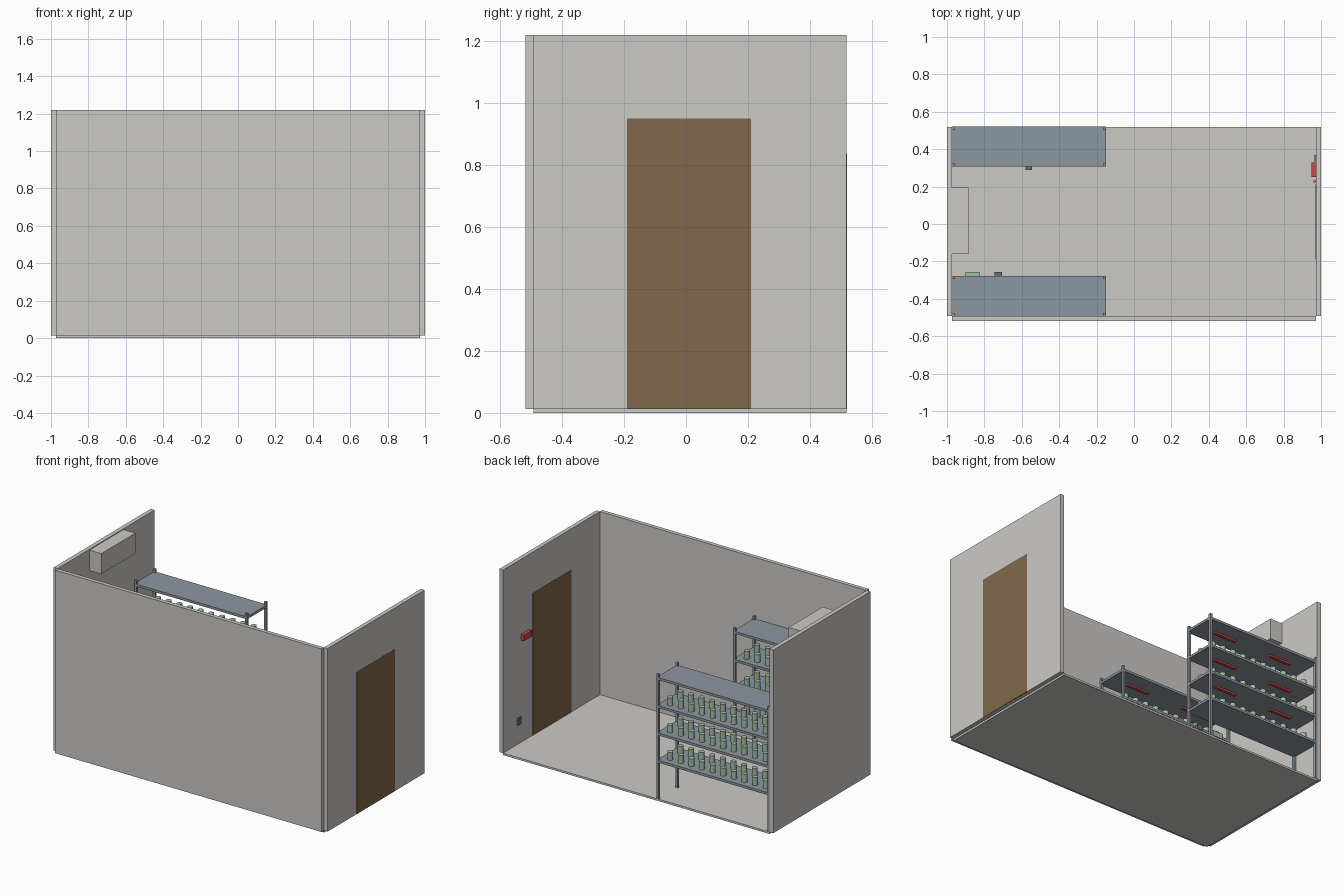
import bpy, bmesh
from mathutils import Matrix, Vector

cube = bpy.data.objects.get("Cube")
if cube:
    bpy.data.objects.remove(cube, do_unlink=True)


def linear(v):
    v /= 255
    return v / 12.92 if v <= 0.04045 else ((v + 0.055) / 1.055) ** 2.4


def material(name, *rgb):
    color = [linear(v) for v in rgb] + [1]
    m = bpy.data.materials.new(name)
    m.use_nodes = True
    m.diffuse_color = color
    m.node_tree.nodes["Principled BSDF"].inputs["Base Color"].default_value = color
    return m


plaster = material("warm_grey_plaster", 204, 202, 198)
wood = material("brown_wood", 129, 104, 76)
steel = material("blue_grey_steel", 141, 151, 160)
green = material("pale_green", 163, 190, 163)
red = material("signal_red", 205, 72, 74)
dark = material("dark_grey", 105, 110, 118)


def add_box(bm, x, y, z):
    """Box from three (low, high) ranges."""
    lo, hi = Vector((x[0], y[0], z[0])), Vector((x[1], y[1], z[1]))
    size = Matrix.Diagonal((*(hi - lo), 1))
    bmesh.ops.create_cube(bm, size=1, matrix=Matrix.Translation((lo + hi) / 2) @ size)


def finish(name, bm, mat):
    mesh = bpy.data.meshes.new(name)
    bm.to_mesh(mesh)
    bm.free()
    mesh.materials.append(mat)
    ob = bpy.data.objects.new(name, mesh)
    bpy.context.collection.objects.link(ob)
    return ob


def boxes(name, mat, *ranges):
    bm = bmesh.new()
    for r in ranges:
        add_box(bm, *r)
    return finish(name, bm, mat)


# Room shell
FLOOR, TOP = 0.013, 1.22
IN, OUT = 0.972, 0.999
FRONT, BACK = -0.492, 0.518
boxes("floor", plaster, ((-IN, IN), (FRONT, BACK), (0, FLOOR)))
boxes("front_wall", plaster, ((-IN, IN), (-0.518, FRONT), (FLOOR, TOP)))
boxes("left_wall", plaster, ((IN, OUT), (FRONT, BACK), (FLOOR, TOP)))
boxes("right_wall", plaster, ((-1, -IN), (FRONT, BACK), (FLOOR, TOP)))
boxes("door", wood, ((IN - 0.002, 1), (-0.19, 0.21), (FLOOR, 0.95)))
boxes("air_conditioner", plaster, ((-IN, -0.885), (-0.16, 0.195), (1.08, 1.215)))

# Storage racks
X0, X1 = -IN, -0.15
LEVELS = (0.27, 0.45, 0.63, 0.815)
POST, PLATE = 0.015, 0.016


def rack(prefix, y0, y1):
    mid = (y0 + y1) / 2
    boxes(prefix + "_shelves", steel,
          *[((X0, X1), (y0, y1), (z - PLATE, z)) for z in LEVELS])
    boxes(prefix + "_posts", steel,
          *[((x, x + POST), (y, y + POST), (FLOOR, 0.837))
            for x in (X0, X1 - POST) for y in (y0, y1 - POST)])

    # Lamps hang below the upper three shelves
    boxes(prefix + "_lamps", red,
          *[((x - 0.08, x + 0.08), (mid - 0.01, mid + 0.01), (z - PLATE - 0.012, z - PLATE))
            for x in (-0.35, -0.77) for z in LEVELS[1:]])

    # Jars stand in two rows on the lower three shelves
    bm = bmesh.new()
    height = 0.052
    for z in LEVELS[:-1]:
        for y in (mid - 0.053, mid + 0.053):
            for i in range(10):
                x = -0.212 - i * 0.0775
                bmesh.ops.create_cone(
                    bm, cap_ends=True, segments=16, radius1=0.018, radius2=0.018, depth=height,
                    matrix=Matrix.Translation((x, y, z + height / 2)))
    jars = finish(prefix + "_jars", bm, green)
    bpy.ops.object.select_all(action="DESELECT")
    jars.select_set(True)
    bpy.context.view_layer.objects.active = jars
    bpy.ops.object.shade_smooth_by_angle()


rack("front_rack", FRONT, -0.278)
rack("back_rack", 0.308, BACK + 0.002)

# Small devices clipped to the shelf edges
boxes("display_panel", green, ((-0.90, -0.825), (-0.278, -0.257), (0.6, 0.635)))
boxes("front_sensor", dark, ((-0.745, -0.705), (-0.278, -0.257), (0.6, 0.635)))
boxes("back_sensor", dark, ((-0.58, -0.545), (0.29, 0.308), (0.6, 0.635)))

# Fittings on the door wall
boxes("alarm", red,
      ((0.95, IN), (0.25, 0.33), (0.685, 0.725)),
      ((0.96, IN), (0.222, 0.232), (0.7, 0.712)))
boxes("wall_socket", dark, ((0.964, IN), (0.335, 0.37), (0.14, 0.185)))
